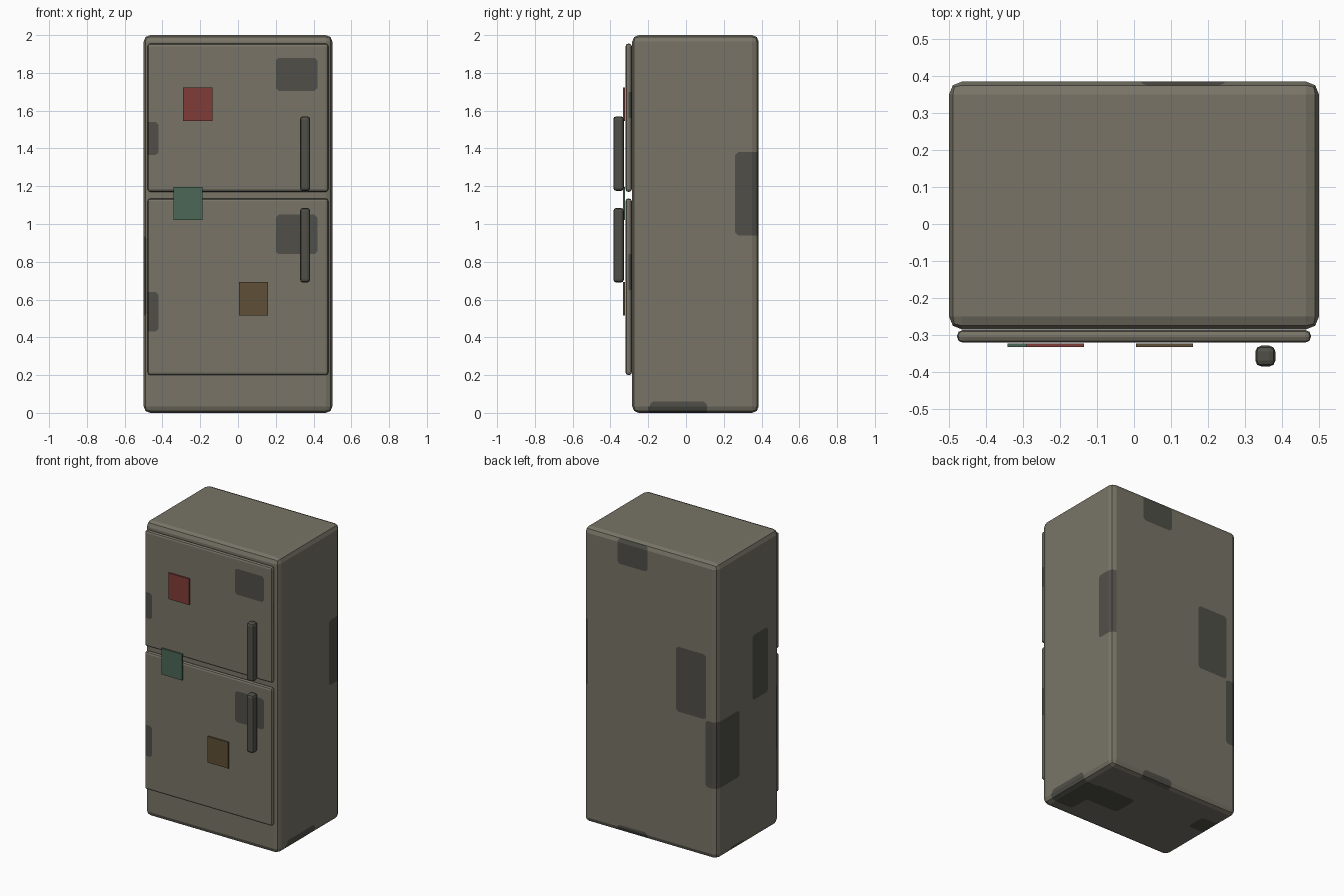
import bpy, bmesh
from mathutils import Vector

if "Cube" in bpy.data.objects:
    bpy.data.objects.remove(bpy.data.objects["Cube"])


def lin(c):
    c /= 255
    return c / 12.92 if c <= 0.04045 else ((c + 0.055) / 1.055) ** 2.4


def material(name, r, g, b):
    m = bpy.data.materials.new(name)
    m.diffuse_color = (lin(r), lin(g), lin(b), 1)
    m.use_nodes = True
    m.node_tree.nodes["Principled BSDF"].inputs["Base Color"].default_value = m.diffuse_color
    return m


ENAMEL = material("grey_enamel", 120, 116, 103)
GRIME = material("dark_grime", 80, 79, 72)
RED = material("red_paper", 128, 60, 55)
GREEN = material("green_paper", 75, 103, 86)
BROWN = material("brown_paper", 94, 79, 54)


def box(name, lo, hi, mats, bevel=0.0, patches=()):
    """Box from corner to corner, with rounded edges and cut-in patches."""
    lo, hi = Vector(lo), Vector(hi)
    bm = bmesh.new()
    bmesh.ops.create_cube(bm, size=1)
    for v in bm.verts:
        v.co = Vector([(l + h) / 2 + c * (h - l) for l, h, c in zip(lo, hi, v.co)])
    if bevel:
        bmesh.ops.bevel(bm, geom=bm.edges[:], offset=bevel, segments=2,
                        profile=0.5, affect='EDGES')
    tag = bm.faces.layers.int.new("patch")
    for p in patches:
        cut_patch(bm, tag, *p)
    bm.faces.layers.int.remove(tag)
    bm.normal_update()
    mesh = bpy.data.meshes.new(name)
    bm.to_mesh(mesh)
    bm.free()
    for m in mats:
        mesh.materials.append(m)
    ob = bpy.data.objects.new(name, mesh)
    bpy.context.collection.objects.link(ob)
    return ob


def cut_patch(bm, tag, axis, sign, u, v, chamfer=0.015):
    """Cut a clipped-corner rectangle into the faces looking along one axis."""
    ua, va = [a for a in range(3) if a != axis]
    centre = Vector((0, 0, 0))
    centre[ua], centre[va] = sum(u) / 2, sum(v) / 2
    hu, hv = (u[1] - u[0]) / 2, (v[1] - v[0]) / 2
    bm.normal_update()
    for f in bm.faces:
        f[tag] = int(f.normal[axis] * sign > 0.1)
    for su in (-1, 0, 1):
        for sv in (-1, 0, 1):
            if not (su or sv):
                continue
            n = Vector((0, 0, 0))
            n[ua], n[va] = su, sv
            reach = abs(su) * hu + abs(sv) * hv - (chamfer if su and sv else 0)
            point = centre + n * (reach / n.length_squared)
            n.normalize()
            faces = [f for f in bm.faces if f[tag]]
            edges = list({e for f in faces for e in f.edges})
            verts = list({w for f in faces for w in f.verts})
            if not faces:
                return
            bmesh.ops.bisect_plane(bm, geom=verts + edges + faces, dist=1e-5,
                                   plane_co=point, plane_no=n)
            for f in bm.faces:
                if f[tag] and (f.calc_center_median() - point).dot(n) > 0:
                    f[tag] = 0
    for f in bm.faces:
        if f[tag]:
            f.material_index = 1


X, Y, Z = 0, 1, 2

# Cabinet with grime patches on every side
box("cabinet", (-0.5, -0.285, 0), (0.5, 0.385, 2), (ENAMEL, GRIME), 0.035, [
    (X, 1, (0.26, 0.5), (0.94, 1.38)),
    (X, 1, (-0.19, 0.11), (-0.1, 0.06)),
    (X, -1, (0.14, 0.5), (0.48, 0.93)),
    (X, -1, (-0.165, 0.0), (0.94, 1.38)),
    (Y, 1, (0.02, 0.245), (1.82, 1.99)),
    (Y, 1, (-0.42, -0.195), (0.935, 1.375)),
    (Y, 1, (-0.6, -0.415), (0.48, 0.93)),
    (Y, 1, (0.02, 0.245), (-0.1, 0.05)),
    (Y, -1, (-0.6, -0.485), (0.51, 0.94)),
    (Z, -1, (0.33, 0.6), (-0.2, 0.11)),
    (Z, -1, (0.09, 0.4), (-0.06, 0.12)),
    (Z, -1, (-0.6, -0.36), (0.09, 0.225)),
])

# Doors and their handles: name, door heights, patch heights, handle heights
for name, door, right, left, side, grip in (
    ("upper", (1.17, 1.955), (1.705, 1.88), (1.365, 1.54), (1.56, 1.70), (1.175, 1.57)),
    ("lower", (0.20, 1.135), (0.84, 1.05), (0.43, 0.64), (0.65, 0.84), (0.69, 1.085)),
):
    box(name + "_door", (-0.478, -0.32, door[0]), (0.478, -0.287, door[1]),
        (ENAMEL, GRIME), 0.014, [
            (Y, -1, (0.2, 0.42), right),
            (Y, -1, (-0.6, -0.42), left),
            (X, 1, (-0.304, -0.2), side, 0),
        ])
    box(name + "_handle", (0.328, -0.385, grip[0]), (0.382, -0.329, grip[1]),
        (GRIME,), 0.016)

# Paper notes held on the doors
for name, mat, x, z in (("red_note", RED, -0.29, 1.545),
                        ("green_note", GREEN, -0.342, 1.02),
                        ("brown_note", BROWN, 0.005, 0.515)):
    box(name, (x, -0.333, z), (x + 0.155, -0.323, z + 0.177), (mat,))
